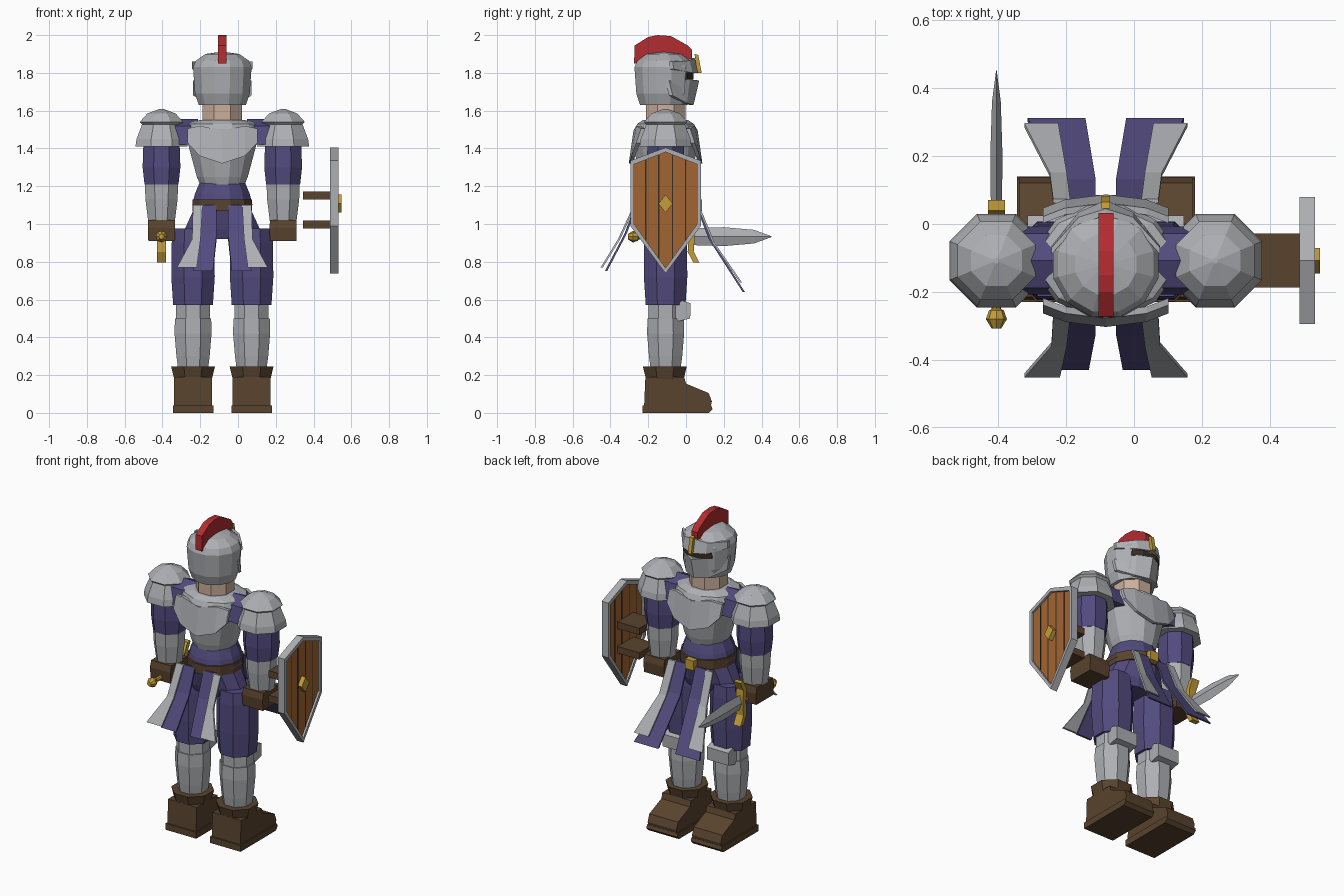
import bpy, bmesh
from math import sin, cos, pi

cube = bpy.data.objects.get("Cube")
if cube:
    bpy.data.objects.remove(cube, do_unlink=True)

CX, CY = -0.083, -0.108   # centre line of the body


def material(name, rgb):
    m = bpy.data.materials.new(name)
    m.use_nodes = True
    m.diffuse_color = (*rgb, 1)
    m.node_tree.nodes["Principled BSDF"].inputs["Base Color"].default_value = (*rgb, 1)
    return m


STEEL = material("steel grey", (0.42, 0.43, 0.45))
CLOTH = material("purple cloth", (0.085, 0.07, 0.21))
LEATHER = material("brown leather", (0.1, 0.057, 0.027))
WOOD = material("orange wood", (0.36, 0.13, 0.032))
GOLD = material("gold", (0.55, 0.34, 0.04))
RED = material("crest red", (0.45, 0.025, 0.03))
SKIN = material("skin", (0.6, 0.43, 0.33))
DARK = material("dark gap", (0.04, 0.025, 0.018))


def loft(name, rings, mat, closed=False):
    """Bridge rings of points; cap both ends unless the rings form a loop."""
    bm = bmesh.new()
    rows = [[bm.verts.new(p) for p in ring] for ring in rings]
    n = len(rows[0])
    pairs = list(zip(rows, rows[1:])) + ([(rows[-1], rows[0])] if closed else [])
    for a, b in pairs:
        for i in range(n):
            j = (i + 1) % n
            bm.faces.new((a[i], a[j], b[j], b[i]))
    if not closed:
        bm.faces.new(rows[0])
        bm.faces.new(rows[-1])
    bmesh.ops.recalc_face_normals(bm, faces=bm.faces)
    mesh = bpy.data.meshes.new(name)
    bm.to_mesh(mesh)
    bm.free()
    mesh.materials.append(mat)
    ob = bpy.data.objects.new(name, mesh)
    bpy.context.collection.objects.link(ob)
    return ob


def turned(name, x, y, profile, mat, n=8):
    """Faceted upright solid; profile rows are z, half width, half depth."""
    k = 1 / cos(pi / n)
    angles = [2 * pi * (i + 0.5) / n for i in range(n)]
    return loft(name, [[(x + p[1] * k * cos(a), y + p[-1] * k * sin(a), p[0])
                        for a in angles] for p in profile], mat)


def prism(name, points, x0, x1, mat):
    """Side outline in y, z, extruded along x."""
    return loft(name, [[(x, y, z) for y, z in points] for x in (x0, x1)], mat)


def box(name, x, y, z, mat):
    return prism(name, [(y[0], z[0]), (y[1], z[0]), (y[1], z[1]), (y[0], z[1])], *x, mat)


# Head
turned("neck", CX, CY, [(1.53, 0.105), (1.64, 0.105)], SKIN)
turned("helmet", CX, -0.118, [(1.63, 0.125), (1.69, 0.145), (1.83, 0.155),
                              (1.865, 0.14), (1.9, 0.09), (1.91, 0.02)], STEEL, 12)
prism("crest", [(-0.275, 1.85), (-0.272, 1.945), (-0.2, 1.99), (-0.15, 2.0), (-0.08, 1.995),
                (0.01, 1.945), (0.033, 1.92), (0.033, 1.85)], CX - 0.022, CX + 0.022, RED)


def face_plate(name, stations, mat):
    """Bent plate over the face: offset, top y, top z, bottom y, bottom z."""
    full = [(-o, *r) for o, *r in reversed(stations) if o] + stations
    loft(name, [[(CX + o, ya, za), (CX + o, yb, zb), (CX + o, yb - 0.02, zb),
                 (CX + o, ya - 0.02, za)] for o, ya, za, yb, zb in full], mat)


face_plate("visor_brow", [(0, 0.045, 1.88, 0.07, 1.8), (0.08, 0.02, 1.865, 0.035, 1.8),
                          (0.16, -0.07, 1.86, -0.065, 1.82)], STEEL)
face_plate("visor_snout", [(0, 0.07, 1.76, 0.04, 1.63), (0.08, 0.02, 1.765, 0.005, 1.64),
                           (0.155, -0.09, 1.76, -0.07, 1.68)], STEEL)
face_plate("eye_slit", [(0, 0.041, 1.8, 0.041, 1.765), (0.05, 0.039, 1.8, 0.039, 1.765),
                        (0.1, 0.004, 1.8, 0.004, 1.765)], DARK)
prism("brow_ornament", [(0.045, 1.9), (0.065, 1.895), (0.083, 1.8), (0.06, 1.8)],
      CX - 0.012, CX + 0.012, GOLD)

# Torso
turned("breastplate", CX, CY, [(1.165, 0.1, 0.115), (1.25, 0.135, 0.14), (1.4, 0.175, 0.165),
                               (1.5, 0.2, 0.165), (1.53, 0.19, 0.15), (1.55, 0.12, 0.12)],
       STEEL, 12)
turned("tunic_waist", CX, CY, [(1.1, 0.16, 0.155), (1.16, 0.145, 0.145),
                               (1.22, 0.12, 0.125)], CLOTH, 12)
turned("belt", CX, CY, [(1.07, 0.158, 0.162), (1.13, 0.158, 0.162)], LEATHER, 12)
turned("hips", CX, CY, [(0.92, 0.17, 0.1), (0.97, 0.2, 0.12), (1.08, 0.15, 0.15)], CLOTH, 12)
box("belt_buckle", (CX - 0.03, CX + 0.03), (0.05, 0.085), (1.07, 1.13), GOLD)
for side, name in ((-1, "back_plate"), (1, "chest_plate")):
    rings = []
    for o, top, low, d in ((-0.185, 1.505, 1.43, 0.15), (-0.12, 1.52, 1.36, 0.175),
                           (0, 1.495, 1.32, 0.19), (0.12, 1.52, 1.36, 0.175),
                           (0.185, 1.505, 1.43, 0.15)):
        y = [CY + side * (d + e) for e in (-0.02, 0.005, -0.015, -0.04)]
        rings.append([(CX + o, y[0], top), (CX + o, y[1], low),
                      (CX + o, y[2], low), (CX + o, y[3], top)])
    loft(name, rings, STEEL)

# Split tabard, each half a cloth strip with a pale border
TABARD = {
    "back_cloth": (CLOTH, [(0.03, 0.12, -0.27, 1.1), (0.03, 0.125, -0.325, 0.95),
                           (0.05, 0.155, -0.43, 0.75)]),
    "back_border": (STEEL, [(0.105, 0.155, -0.277, 1.1), (0.115, 0.16, -0.36, 0.92),
                            (0.135, 0.24, -0.452, 0.77)]),
    "front_cloth": (CLOTH, [(0.03, 0.12, 0.055, 1.09), (0.03, 0.13, 0.12, 0.92),
                            (0.06, 0.23, 0.3, 0.64)]),
    "front_border": (STEEL, [(0.105, 0.155, 0.062, 1.09), (0.115, 0.165, 0.14, 0.9),
                             (0.14, 0.24, 0.285, 0.69)]),
}

for s, side in ((-1, "right"), (1, "left")):
    for part, (mat, rows) in TABARD.items():
        loft(f"{side}_{part}", [[(CX + s * a, y, z), (CX + s * b, y, z),
                                 (CX + s * b, y + 0.012, z), (CX + s * a, y + 0.012, z)]
                                for a, b, y, z in rows], mat)

    # Arm and shoulder armour
    x = CX + s * 0.322
    loft(f"{side}_shoulder_cloth",
         [[(CX + s * o, CY + y, z) for y, z in
           ((-0.1, 1.42), (-0.08, 1.52), (0, 1.555), (0.08, 1.52), (0.1, 1.42))]
          for o in (0.13, 0.3)], CLOTH)
    turned(f"{side}_pauldron_cap", x, CY, [(1.52, 0.095), (1.54, 0.115), (1.585, 0.075),
                                           (1.61, 0.008)], STEEL)
    turned(f"{side}_pauldron_skirt", x, CY, [(1.41, 0.138), (1.45, 0.132), (1.535, 0.1)], STEEL)
    turned(f"{side}_sleeve", x, CY, [(1.21, 0.09), (1.3, 0.1), (1.45, 0.095)], CLOTH)
    turned(f"{side}_vambrace", x, CY, [(1.01, 0.07), (1.13, 0.085), (1.215, 0.088)], STEEL)
    turned(f"{side}_glove", x, CY, [(0.91, 0.07, 0.085), (0.98, 0.072, 0.09),
                                    (1.02, 0.07, 0.08)], LEATHER, 4)

    # Leg, knee guard and boot
    x = CX + s * 0.155
    turned(f"{side}_thigh", x, CY, [(0.57, 0.105), (0.72, 0.115), (0.9, 0.113),
                                    (0.975, 0.105)], CLOTH)
    turned(f"{side}_knee_joint", x, CY, [(0.48, 0.09), (0.6, 0.09)], STEEL)
    turned(f"{side}_greave", x, CY, [(0.2, 0.075), (0.3, 0.088), (0.42, 0.098),
                                     (0.5, 0.096)], STEEL)
    prism(f"{side}_knee_guard", [(-0.055, 0.5), (-0.04, 0.485), (0.022, 0.5), (0.025, 0.58),
                                 (-0.02, 0.595), (-0.055, 0.57)], x - 0.075, x + 0.075, STEEL)
    turned(f"{side}_boot_cuff", x, CY - 0.004, [(0.14, 0.095), (0.18, 0.1), (0.245, 0.116)],
           LEATHER)
    prism(f"{side}_boot", [(-0.222, 0.03), (0.13, 0.03), (0.137, 0.06), (0.12, 0.105),
                           (0.0, 0.155), (-0.01, 0.19), (-0.215, 0.19)],
          x - 0.1, x + 0.1, LEATHER)
    prism(f"{side}_sole", [(-0.23, 0), (0.12, 0), (0.14, 0.02), (0.133, 0.04), (-0.23, 0.04)],
          x - 0.107, x + 0.107, LEATHER)

# Sword held level in the right hand
SX, SZ = CX - 0.322, 0.933
blade = [(0.04, 0.045), (0.2, 0.05), (0.36, 0.036), (0.453, 0.002)]
loft("sword_blade", [[(SX - 0.36 * h, y, SZ), (SX, y, SZ + h), (SX + 0.36 * h, y, SZ),
                      (SX, y, SZ - h)] for y, h in blade], STEEL)
guard = [(-0.137, 0.055), (-0.08, 0.025), (0, 0.03), (0.08, 0.025), (0.137, 0.055)]
loft("sword_guard", [[(SX + a, y + b, SZ + o) for a, b in
                      ((-0.025, -0.016), (0.025, -0.016), (0.025, 0.016), (-0.025, 0.016))]
                     for o, y in guard], GOLD)
hilt = [(-0.308, 0.014), (-0.28, 0.031), (-0.255, 0.022), (-0.25, 0.014), (0.03, 0.014)]
loft("sword_hilt", [[(SX + r * cos(i * pi / 4), y, SZ + r * sin(i * pi / 4))
                     for i in range(8)] for y, r in hilt], GOLD)

# Shield at the left side
outer = [(0, 1.405), (0.187, 1.335), (0.187, 0.99), (0, 0.738), (-0.187, 0.99), (-0.187, 1.335)]
inner = [(y * 0.89, 1.1 + (z - 1.1) * 0.92) for y, z in outer]


def shield_ring(points, x):
    return [(x, CY + y, z) for y, z in points]


loft("shield_rim", [shield_ring(outer, 0.487), shield_ring(outer, 0.533),
                    shield_ring(inner, 0.533), shield_ring(inner, 0.487)], STEEL, closed=True)
loft("shield_boards", [shield_ring(inner, 0.498), shield_ring(inner, 0.52)], WOOD)
for y in (-0.105, -0.036, 0.036, 0.105):
    reach = abs(y) / 0.167
    box("board_gap", (0.496, 0.522), (CY + y - 0.003, CY + y + 0.003),
        (0.767 + 0.232 * reach, 1.38 - 0.064 * reach), DARK)
prism("shield_boss", [(CY, 1.06), (CY + 0.038, 1.108), (CY, 1.156), (CY - 0.038, 1.108)],
      0.515, 0.548, GOLD)
for z in (0.975, 1.13):
    box("shield_strap", (0.345, 0.5), (-0.187, -0.028), (z, z + 0.043), LEATHER)
